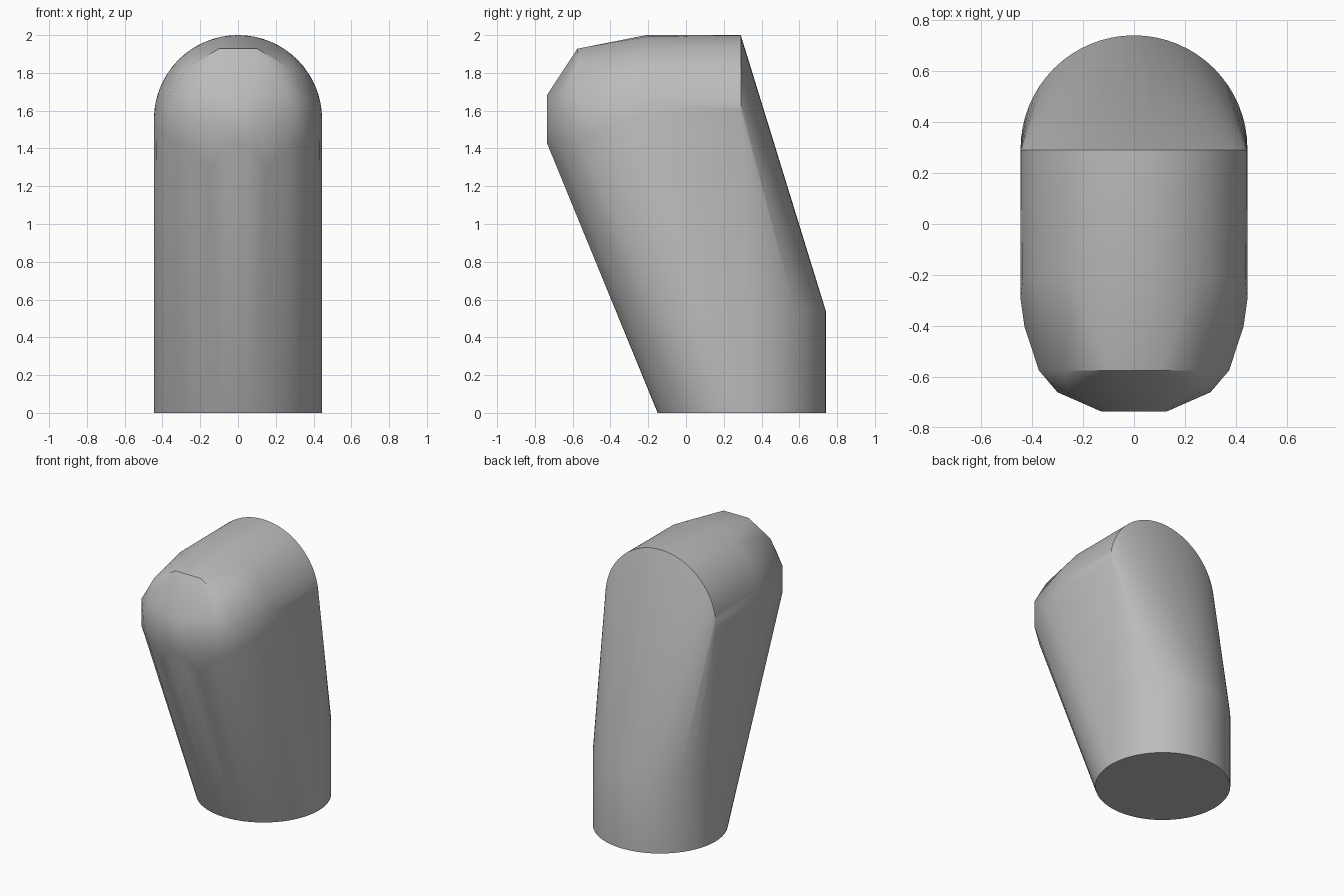
import bpy
import bmesh
from math import sin, cos, pi, radians
from mathutils import Vector

default = bpy.data.objects.get("Cube")
if default:
    bpy.data.objects.remove(default, do_unlink=True)

RADIUS = 0.445
AXIS_Z = 2 - RADIUS      # height of the horizontal head
BASE_Y = 0.295           # centre of the round foot


def flat_ring(z, sides=64):
    """Horizontal circle of the foot."""
    return [Vector((RADIUS * cos(2 * pi * i / sides),
                    BASE_Y + RADIUS * sin(2 * pi * i / sides), z))
            for i in range(sides)]


def upright_ring(y, radius, sides, start=0.0, keep=lambda a: True):
    """Circle around the head's axis, limited to the angles that are kept."""
    angles = [start + 2 * pi * i / sides for i in range(sides)]
    return [Vector((radius * cos(a), y, AXIS_Z + radius * sin(a)))
            for a in angles if keep(a)]


# Foot: short round column
points = flat_ring(0) + flat_ring(0.54)

# Head: rounded top, tapering to a faceted nose
upper = lambda a: sin(a) > -0.01
points += upright_ring(0.29, RADIUS, 64, keep=upper)
points += upright_ring(-0.21, RADIUS, 32, keep=upper)
points += upright_ring(-0.575, 0.386, 12, radians(15))
points += upright_ring(-0.66, 0.30, 12, keep=lambda a: sin(a) < 0.6)
points += upright_ring(-0.735, 0.14, 8, radians(22.5))

# Chin: round arc where the nose meets the slanted front
slope = Vector((0, -0.926, -0.379))
centre = Vector((0, -0.295, AXIS_Z))
for i in range(13):
    a = pi * i / 12
    points.append(centre + RADIUS * (Vector((cos(a), 0, 0)) + slope * sin(a)))

# Wrap one convex skin around all sections
bm = bmesh.new()
for p in points:
    bm.verts.new(p)
hull = bmesh.ops.convex_hull(bm, input=bm.verts)
loose = {g for g in hull["geom_interior"] + hull["geom_unused"]
         if isinstance(g, bmesh.types.BMVert)}
bmesh.ops.delete(bm, geom=list(loose), context="VERTS")
bmesh.ops.remove_doubles(bm, verts=bm.verts, dist=0.002)

# Merge the flat underside into one face
under = [f for f in bm.faces if all(v.co.z < 0.001 for v in f.verts)]
bmesh.ops.dissolve_faces(bm, faces=under)
bmesh.ops.recalc_face_normals(bm, faces=bm.faces)

mesh = bpy.data.meshes.new("slanted_body")
bm.to_mesh(mesh)
bm.free()
body = bpy.data.objects.new("slanted_body", mesh)
bpy.context.collection.objects.link(body)

# Plain grey finish
colour = (0.5, 0.5, 0.5, 1)
grey = bpy.data.materials.new("plain_grey")
grey.use_nodes = True
grey.diffuse_color = colour
grey.node_tree.nodes["Principled BSDF"].inputs["Base Color"].default_value = colour
mesh.materials.append(grey)

bpy.ops.object.select_all(action="DESELECT")
body.select_set(True)
bpy.context.view_layer.objects.active = body
bpy.ops.object.shade_smooth_by_angle(angle=radians(30))
